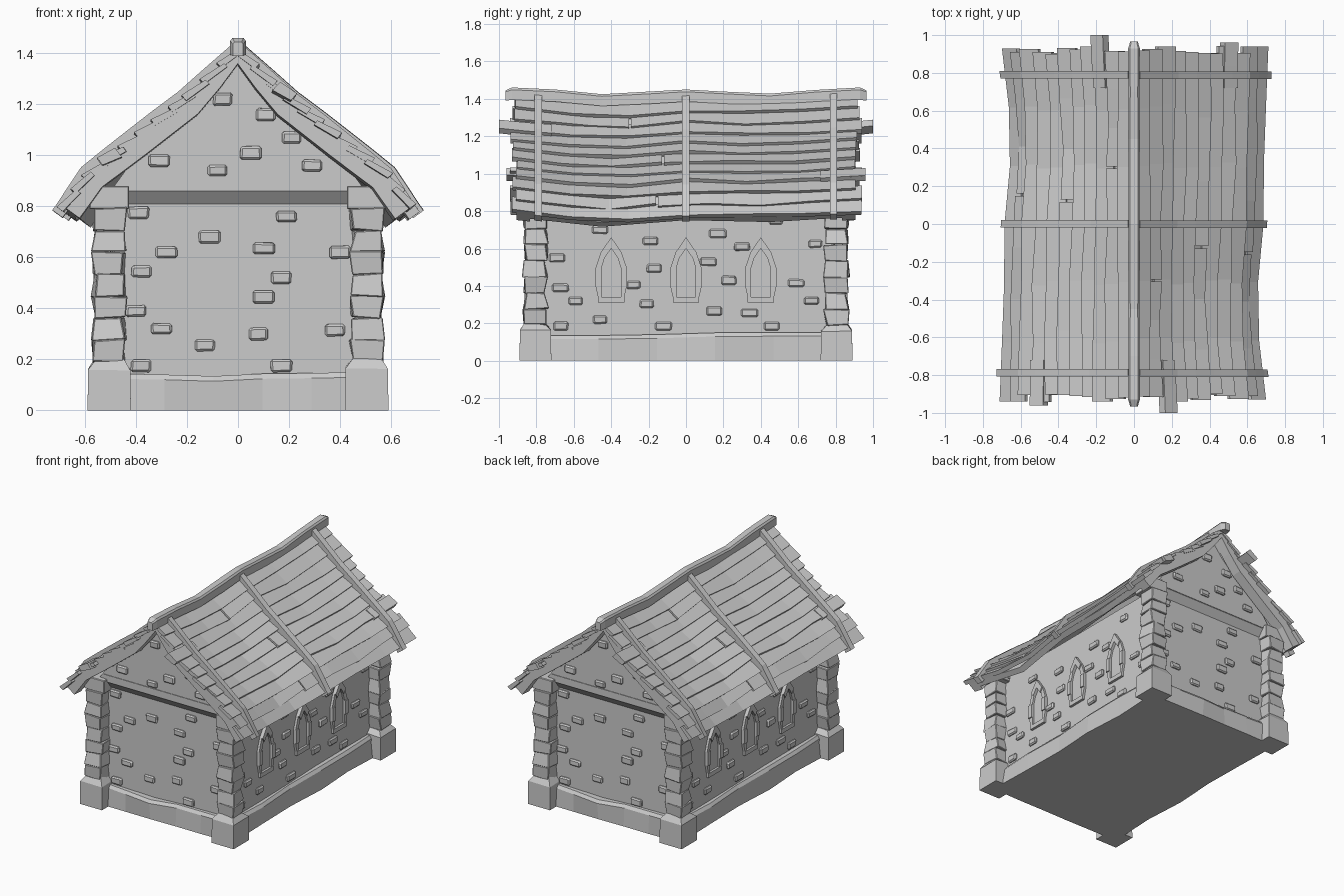
import bpy, bmesh, math, random
from mathutils import Matrix, Vector

if "Cube" in bpy.data.objects:
    bpy.data.objects.remove(bpy.data.objects["Cube"])

random.seed(4)
R = random.uniform


def finish(name, bm, twin=True, bevel=0.0):
    """Make an object; twin adds the half-turn copy for the opposite side."""
    if twin:
        d = bmesh.ops.duplicate(bm, geom=bm.verts[:] + bm.edges[:] + bm.faces[:])
        vs = [g for g in d["geom"] if isinstance(g, bmesh.types.BMVert)]
        bmesh.ops.rotate(bm, verts=vs, matrix=Matrix.Rotation(math.pi, 3, 'Z'))
    bmesh.ops.recalc_face_normals(bm, faces=bm.faces[:])
    me = bpy.data.meshes.new(name)
    bm.to_mesh(me)
    bm.free()
    ob = bpy.data.objects.new(name, me)
    bpy.context.collection.objects.link(ob)
    if bevel:
        m = ob.modifiers.new("bevel", 'BEVEL')
        m.width, m.segments = bevel, 1
    return ob


def loft(bm, rings):
    """Closed solid through rings of equal point count."""
    rows = [[bm.verts.new(p) for p in r] for r in rings]
    n = len(rows[0])
    for a, b in zip(rows, rows[1:]):
        for i in range(n):
            bm.faces.new((a[i], a[(i + 1) % n], b[(i + 1) % n], b[i]))
    bm.faces.new(rows[0][::-1])
    bm.faces.new(rows[-1])


def box(bm, x0, x1, y0, y1, z0, z1, jit=0.0, top=0.0):
    def ring(z, t):
        return [(x + R(-jit, jit), y + R(-jit, jit), z + R(-jit, jit) * .5) for x, y in
                ((x0 + t, y0 + t), (x1 - t, y0 + t), (x1 - t, y1 - t), (x0 + t, y1 - t))]
    loft(bm, [ring(z0, 0), ring(z1, top)])


def lerp_table(t, table):
    for (a, *p), (b, *q) in zip(table, table[1:]):
        if t <= b:
            break
    f = (t - a) / (b - a)
    return [u + (v - u) * f for u, v in zip(p, q)]


# Right roof slope: s runs ridge to eave, y along the house, h above the surface
SLOPE = [(0, 0, 1.405), (.29, .2, 1.215), (.57, .4, 1.06), (.81, .58, .925), (1, .675, .795)]
WARP = [(-.95, 0, 0), (-.45, -.065, -.055), (0, -.025, -.02), (.45, -.01, -.03), (.95, 0, 0)]


def roof(s, y, h):
    x, z = lerp_table(s, SLOPE)
    xa, za = lerp_table(s - .04, SLOPE)
    xb, zb = lerp_table(s + .04, SLOPE)
    n = Vector((za - zb, 0, xb - xa)).normalized()
    dx, dz = lerp_table(y, WARP)
    return Vector((x + dx * s, y, z + dz)) + n * h


def slab(bm, ss, ys, lo, hi, jit=0.0):
    """Slab on the slope; lo and hi are thickness limits at each s."""
    rings = []
    for y in ys:
        j = R(-jit, jit)
        rings.append([roof(s + j, y, h) for s, h in zip(ss, hi)] +
                     [roof(s + j, y, h) for s, h in zip(ss[::-1], lo[::-1])])
    loft(bm, rings)


# Walls, gables and sloped gable ledges
WX, WY, GY = .485, .78, .82
bm = bmesh.new()
box(bm, -WX, WX, -WY, WY, 0, .84)
finish("walls", bm, False)
bm = bmesh.new()
GABLE = [(-.5, .86), (.5, .86), (.42, .97), (.2, 1.15), (0, 1.39), (-.2, 1.15), (-.42, .97)]
loft(bm, [[(x, y, z) for x, z in GABLE] for y in (-GY, -.75)])
loft(bm, [[(-.5, -GY, .86), (.5, -GY, .86), (.5, -.7, .86), (-.5, -.7, .86)],
          [(-.5, -WY, .81), (.5, -WY, .81), (.5, -.7, .81), (-.5, -.7, .81)]])
box(bm, -.45, .45, -GY - .004, -.78, .862, .91)
finish("gable", bm)

# Rough plinth with chipped faces and a chamfered top
bm = bmesh.new()
for length, depth, turn in ((.48, .825, 0), (.78, .525, 90)):
    rings = []
    for k in range(6):
        u = length * (k / 2.5 - 1)
        o = depth + R(-.018, .012)
        t = R(.130, .152)
        ring = [(u, -depth - R(-.01, .01), 0), (u, -o, t - .02), (u, -o + .015, t), (u, -.46, t), (u, -.46, 0)]
        rings.append([Matrix.Rotation(math.radians(turn), 3, 'Z') @ Vector(p) for p in ring])
    loft(bm, rings)
finish("plinth", bm)

# Corner pillars: foot block, stacked uneven stones, cap
feet, stones = bmesh.new(), bmesh.new()
for sx in (-1, 1):
    cx, cy = sx * .505, -.805
    loft(feet, [[(cx + a * w, cy + b * w, z + R(-.012, .008) * (z > .1)) for a, b in
                 ((-1, -1), (1, -1), (1, 1), (-1, 1))]
                for z, w in ((0, .085), (.165, .083), (.20, .055))])
    for k in range(7):
        z = .19 + k * .086
        w, v = (.064, .054) if k % 2 else (.057, .063)
        box(stones, cx - w, cx + w, cy - w, cy + w, z, z + .087, .010, w - v)
    box(stones, cx - .078, cx + .078, cy - .05, cy + .1, .79, .88)
finish("pillar_feet", feet)
finish("pillar_stones", stones, bevel=.004)

# Loose bricks standing proud of the walls
FRONT = [(-.06, 1.22), (.11, 1.16), (.21, 1.07), (.05, 1.01), (-.31, .98), (-.08, .94), (.29, .96),
         (-.39, .775), (.19, .76), (-.11, .68), (-.28, .62), (.10, .635), (.40, .62), (-.38, .545),
         (.17, .52), (.10, .445), (-.40, .39), (-.30, .32), (.08, .30), (.38, .315), (-.13, .255),
         (-.38, .175), (.17, .175)]
SIDE = [(-.46, .70), (.17, .68), (-.19, .64), (.30, .61), (.69, .625), (-.69, .55), (-.17, .495),
        (.12, .53), (.23, .43), (.59, .415), (-.28, .405), (-.67, .39), (-.59, .32), (-.21, .305),
        (.67, .32), (.15, .265), (.34, .255), (-.46, .22), (-.67, .185), (-.12, .185), (.46, .185),
        (.48, .75)]
bm = bmesh.new()
for x, z in FRONT:
    w, h = R(.036, .044), R(.021, .026)
    y = -GY if z > .9 else -WY
    box(bm, x - w, x + w, y - .015, y + .02, z - h, z + h, .003)
for y, z in SIDE:
    w, h = R(.036, .046), R(.020, .024)
    box(bm, WX - .02, WX + .015, y - w, y + w, z - h, z + h, .003)
finish("wall_bricks", bm, bevel=.008)

# Pointed windows framed in stone
OUTER = [(.068, .33), (.084, .40), (.084, .495), (.055, .58), (0, .66)]
INNER = [(.052, .33), (.052, .40), (.052, .495), (.035, .55), (0, .60)]
frames, panes = bmesh.new(), bmesh.new()
for cy in (-.4, 0, .4):
    for sd in (-1, 1):
        for k in range(4):
            q = (OUTER[k], OUTER[k + 1], INNER[k + 1], INNER[k])
            d = WX + .016 + .008 * (k % 2)
            loft(frames, [[(x, cy + sd * a, b) for a, b in q] for x in (WX - .02, d)])
    box(frames, WX - .02, WX + .018, cy - .07, cy + .07, .31, .34)
    arch = INNER + [(-a, b) for a, b in INNER[-2::-1]]
    loft(panes, [[(x, cy + a, b) for a, b in arch] for x in (WX - .02, WX + .003)])
finish("window_frames", frames)
finish("window_panes", panes)

# Roof underlay and barge boards along both gables
S = [0, .15, .29, .43, .57, .69, .81, .9, 1]
YS = [-.88, -.66, -.45, -.22, 0, .22, .45, .66, .88]
bm = bmesh.new()
slab(bm, S, YS, [-.025] + [-.04] * 8, [0] * 9)
finish("roof_underlay", bm)
bm = bmesh.new()
for y in (-.87, .87):
    slab(bm, S, [y - .035, y + .035], [-.025, -.05] + [-.065] * 7, [.005] * 9)
finish("barge_boards", bm)

# Overlapping warped roof planks, some split in two
bm = bmesh.new()
N = 11
for i in range(N):
    s0, s1 = i / N - .015, (i + 1) / N + .012
    ends = [(-R(.90, .95), R(.90, .95))]
    if i % 4 == 1:
        cut = R(-.3, .3)
        ends = [(ends[0][0], cut - .006), (cut + .006, ends[0][1])]
    for a, b in ends:
        n = max(3, round((b - a) / .3))
        ys = [a + (b - a) * k / n for k in range(n + 1)]
        lift = R(0, .008)
        slab(bm, [s0, s1], ys, [-.012, .002], [.006 + lift, .028 + lift], .012)
# stray planks poking out past the gables
for s, a, b in ((.25, -1.0, -.72), (.70, .72, .96)):
    slab(bm, [s - .04, s + .045], [a, (a + b) / 2, b], [-.02, 0], [.025, .036], .008)
finish("roof_planks", bm)

# Cross battens holding the planks
bm = bmesh.new()
for y in (-.79, 0, .79):
    c = y + R(-.004, .004)
    top = [.045 + .014 * math.sin(s * math.pi) for s in S] + [.045]
    slab(bm, S + [1.04], [c - .02, c + .02], [-.005] * 10, top)
finish("roof_battens", bm)

# Sagging ridge beam
bm = bmesh.new()
RIDGE = [(-.965, 1.425, .02), (-.93, 1.43, .031), (-.7, 1.42, .03), (-.45, 1.397, .028), (-.2, 1.408, .031),
         (0, 1.42, .03), (.2, 1.41, .029), (.45, 1.397, .031), (.7, 1.42, .028), (.93, 1.43, .031),
         (.965, 1.425, .02)]
loft(bm, [[(-w, y, z - .035), (w, y, z - .035), (w, y, z + w * .6), (w * .7, y, z + w),
           (-w * .7, y, z + w), (-w, y, z + w * .6)] for y, z, w in RIDGE])
finish("ridge_beam", bm, False)
